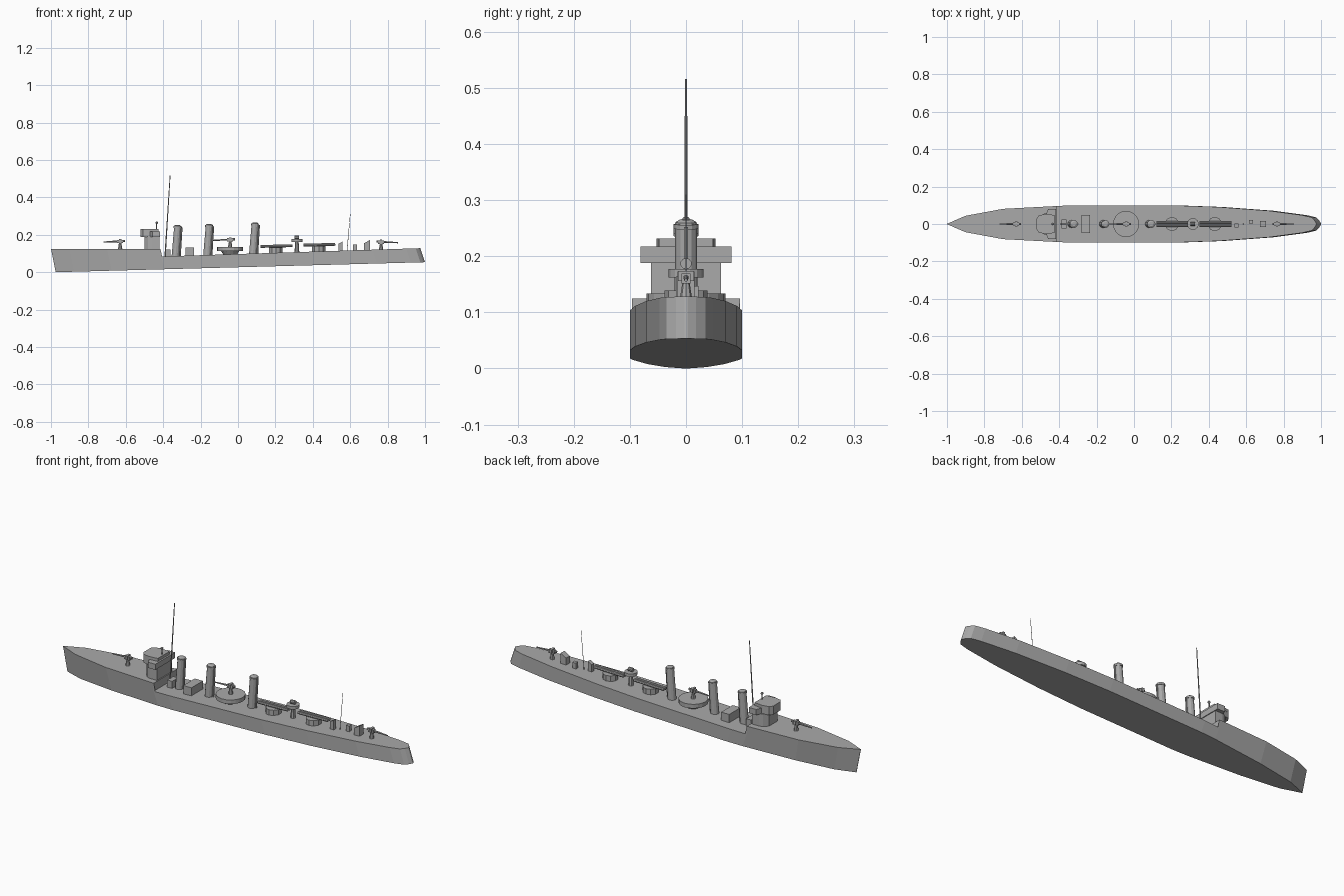
import bpy, bmesh, math
from mathutils import Vector

cube = bpy.data.objects.get("Cube")
if cube:
    bpy.data.objects.remove(cube, do_unlink=True)

grey = bpy.data.materials.new("naval_grey")
grey.use_nodes = True
grey.diffuse_color = (0.4, 0.4, 0.4, 1)
grey.node_tree.nodes["Principled BSDF"].inputs["Base Color"].default_value = (0.4, 0.4, 0.4, 1)


def finish(name, bm):
    bmesh.ops.recalc_face_normals(bm, faces=bm.faces)
    mesh = bpy.data.meshes.new(name)
    bm.to_mesh(mesh)
    bm.free()
    mesh.materials.append(grey)
    ob = bpy.data.objects.new(name, mesh)
    bpy.context.collection.objects.link(ob)
    return ob


def deck(x):
    return 0.097 + 0.032 * x


def keel(x):
    return 0.027 * (x + 0.97)


def box(name, x0, x1, half, z0, z1, y=0, slope=0):
    # slope raises the top edge at the forward end
    bm = bmesh.new()
    bmesh.ops.create_cube(bm, size=1)
    for v in bm.verts:
        top = v.co.z > 0
        fore = v.co.x < 0
        v.co = Vector((x0 if fore else x1, y + 2 * half * v.co.y,
                       z1 + (slope if fore else 0) if top else z0))
    return finish(name, bm)


def rod(name, a, b, r0, r1, sides=12):
    a, b = Vector(a), Vector(b)
    bm = bmesh.new()
    bmesh.ops.create_cone(bm, cap_ends=True, segments=sides, radius1=r0, radius2=r1,
                          depth=(b - a).length)
    bm.transform((b - a).to_track_quat('Z', 'Y').to_matrix().to_4x4())
    bmesh.ops.translate(bm, verts=bm.verts, vec=(a + b) / 2)
    return finish(name, bm)


def post(name, x, z0, z1, r0, r1, sides=12):
    return rod(name, (x, 0, z0), (x, 0, z1), r0, r1, sides)


def plan_block(name, half_plan, z0, z1):
    # mirrored deck plan, extruded upward
    plan = half_plan + [(x, -y) for x, y in reversed(half_plan)]
    bm = bmesh.new()
    face = bm.faces.new([bm.verts.new((x, y, z0)) for x, y in plan])
    up = bmesh.ops.extrude_face_region(bm, geom=[face])["geom"]
    bmesh.ops.translate(bm, verts=[g for g in up if isinstance(g, bmesh.types.BMVert)],
                        vec=(0, 0, z1 - z0))
    return finish(name, bm)


# Hull: lofted stations of (x, half breadth), with a break in the deck
STEP = -0.415
stations = [(-1, 0.001), (-0.9, 0.044), (-0.7, 0.081), (STEP, 0.096), (STEP, 0.096),
            (-0.33, 0.1), (0.2, 0.1), (0.45, 0.091), (0.72, 0.071), (0.9, 0.047),
            (0.95, 0.035), (0.966, 0.018), (0.975, 0.003)]
bm = bmesh.new()
rings = []
for i, (x, half) in enumerate(stations):
    top = 0.125 if i < 4 else deck(x)
    low = half * (0.85 if x < -0.6 else 1)
    xb = x + 0.025
    rings.append([bm.verts.new(p) for p in (
        (x, half, top), (x, -half, top), (xb, -low, keel(xb)), (xb, low, keel(xb)))])
for a, b in zip(rings, rings[1:]):
    for k in range(4):
        bm.faces.new((a[k], a[(k + 1) % 4], b[(k + 1) % 4], b[k]))
bm.faces.new(rings[0])
bm.faces.new(rings[-1])
bmesh.ops.remove_doubles(bm, verts=bm.verts, dist=0.0001)
bmesh.ops.dissolve_degenerate(bm, edges=bm.edges, dist=0.0001)
finish("hull", bm)

# Bridge
plan_block("bridge_house", [(-0.5, 0.035), (-0.48, 0.056), (-0.46, 0.062), (-0.42, 0.062)],
           0.12, 0.19)
plan_block("bridge_wings", [(-0.52, 0.03), (-0.508, 0.046), (-0.47, 0.053), (-0.458, 0.081),
                            (-0.416, 0.081)], 0.188, 0.217)
plan_block("bridge_screen", [(-0.52, 0.03), (-0.508, 0.046), (-0.475, 0.053), (-0.425, 0.048)],
           0.217, 0.232)
post("bridge_lamp_post", -0.435, 0.23, 0.262, 0.003, 0.003, 8)
bm = bmesh.new()
bmesh.ops.create_uvsphere(bm, u_segments=8, v_segments=6, radius=0.007)
bmesh.ops.translate(bm, verts=bm.verts, vec=(-0.435, 0, 0.264))
finish("bridge_lamp", bm)

# Masts
rod("main_mast", (-0.39, 0, 0.083), (-0.363, 0, 0.516), 0.0035, 0.002, 8)
rod("aft_mast", (0.583, 0, deck(0.58)), (0.6, 0, 0.31), 0.0016, 0.001, 6)

# Raked funnels with a lip
for i, x in enumerate((-0.334, -0.165, 0.08)):
    z = deck(x)
    height = 0.164
    axis = Vector((0.012, 0, height))
    base = Vector((x, 0, z - 0.003))
    rod(f"funnel_{i + 1}", base, base + axis, 0.021, 0.019)
    rod(f"funnel_lip_{i + 1}", base + axis * 0.93, base + axis * 0.98, 0.022, 0.022)
    rod(f"funnel_cap_{i + 1}", base + axis, base + axis * 1.03, 0.019, 0.011)
    rod(f"steam_pipe_{i + 1}", base + Vector((0.024, 0, 0)),
        base + axis * 0.95 + Vector((0.022, 0, 0)), 0.004, 0.004, 6)

# Deckhouses
box("galley_house", -0.28, -0.234, 0.047, deck(-0.28) - 0.003, 0.131)
box("funnel_casing", -0.388, -0.36, 0.024, deck(-0.38) - 0.003, 0.122)


# Deck guns; aim is -1 forward, 1 aft
def gun(name, x, z, aim):
    post(name + "_pedestal", x, z - 0.003, z + 0.034, 0.012, 0.006, 8)
    box(name + "_cradle", x - 0.016, x + 0.016, 0.008, z + 0.03, z + 0.048)
    box(name + "_sights", x - 0.006, x + 0.006, 0.014, z + 0.034, z + 0.052)
    rod(name + "_barrel", (x - aim * 0.025, 0, z + 0.042), (x + aim * 0.09, 0, z + 0.036),
        0.006, 0.003, 8)


gun("fore_gun", -0.63, 0.125, -1)
gun("middle_gun", -0.042, 0.134, -1)
gun("aft_gun", 0.765, deck(0.765), 1)

# Round middle gun platform
post("gun_platform_base", -0.042, 0.092, 0.114, 0.035, 0.05, 16)
post("gun_platform", -0.042, 0.113, 0.134, 0.07, 0.07, 20)

# Twin torpedo tubes on turntables
for n, x in (("fore", 0.203), ("aft", 0.432)):
    z = deck(x)
    post(n + "_turntable", x, z - 0.003, z + 0.028, 0.038, 0.038, 10)
    for side, y in (("right", -0.008), ("left", 0.008)):
        rod(f"{n}_torpedo_tube_{side}", (x - 0.082, y, z + 0.034), (x + 0.088, y, z + 0.038),
            0.0075, 0.0075, 8)

# Searchlight tower
post("searchlight_stem", 0.315, deck(0.31) - 0.003, 0.165, 0.013, 0.009, 8)
post("searchlight_platform", 0.315, 0.162, 0.177, 0.031, 0.031, 14)
rod("searchlight", (0.303, 0, 0.187), (0.327, 0, 0.187), 0.01, 0.01, 10)

# Aft hatches and vents
for name, x0, x1, half, h, y, slope in (
        ("vent_hood", 0.538, 0.56, 0.01, 0.05, -0.008, -0.012),
        ("locker", 0.615, 0.635, 0.01, 0.03, 0.012, 0),
        ("companionway", 0.675, 0.706, 0.015, 0.054, 0, -0.018)):
    z = deck(x0)
    box(name, x0, x1, half, z - 0.003, z + h, y, slope)
